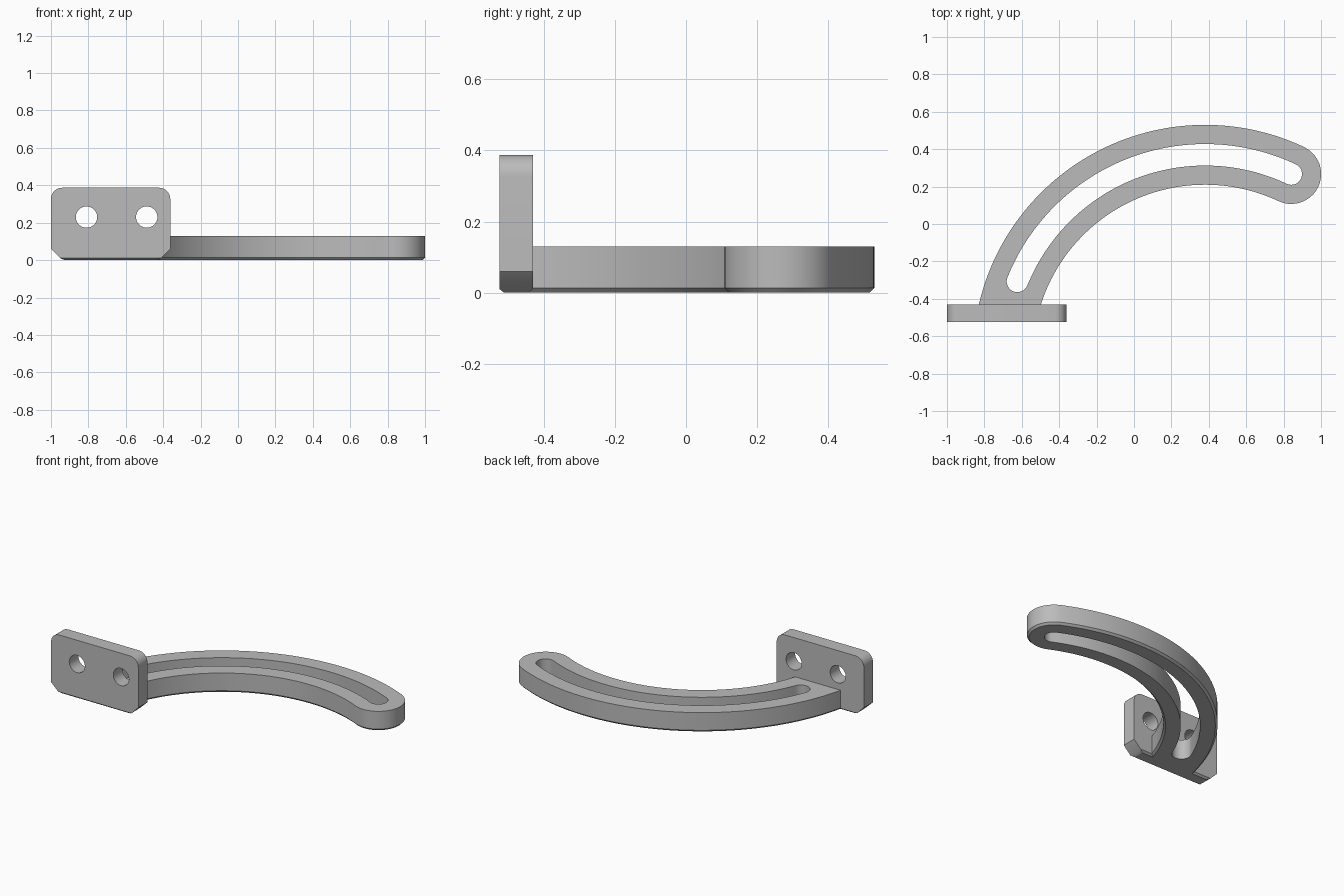
import bpy, bmesh, math
from math import sin, cos, pi, radians
from mathutils import Matrix, Vector

cube = bpy.data.objects.get("Cube")
if cube:
    bpy.data.objects.remove(cube, do_unlink=True)

grey = bpy.data.materials.new("plain grey")
grey.use_nodes = True
colour = (0.5, 0.5, 0.5, 1)
grey.diffuse_color = colour
grey.node_tree.nodes["Principled BSDF"].inputs["Base Color"].default_value = colour

CX, CY, RADIUS = 0.38, -0.712, 1.082     # centre line of the curved arm
TIP = radians(64.8)
CHAMFER = 0.013
PLATE_FRONT, PLATE_BACK = -0.525, -0.43


def polar(radius, angle):
    return Vector((CX + radius * cos(angle), CY + radius * sin(angle)))


def finish(name, bm):
    bmesh.ops.recalc_face_normals(bm, faces=bm.faces)
    mesh = bpy.data.meshes.new(name)
    bm.to_mesh(mesh)
    bm.free()
    mesh.materials.append(grey)
    obj = bpy.data.objects.new(name, mesh)
    bpy.context.collection.objects.link(obj)
    return obj


def smooth(obj):
    bpy.ops.object.select_all(action="DESELECT")
    obj.select_set(True)
    bpy.context.view_layer.objects.active = obj
    bpy.ops.object.shade_smooth_by_angle(angle=radians(25))


def band_outline(half, round_start, arc_steps=64, cap_steps=20):
    """Curved band with a round tip; its start is round or cut flat inside the plate."""
    outer, inner = RADIUS + half, RADIUS - half
    if round_start:
        a_out = a_in = radians(158)
    else:
        cut = PLATE_BACK - 0.03
        a_out = pi - math.asin((cut - CY) / outer)
        a_in = pi - math.asin((cut - CY) / inner)
    pts = [polar(outer, a_out + (TIP - a_out) * i / arc_steps) for i in range(arc_steps + 1)]
    tip = polar(RADIUS, TIP)
    for i in range(1, cap_steps):
        a = TIP - pi * i / cap_steps
        pts.append(tip + half * Vector((cos(a), sin(a))))
    pts += [polar(inner, TIP + (a_in - TIP) * i / arc_steps) for i in range(arc_steps + 1)]
    start, end = pts[-1], pts[0]
    for i in range(1, cap_steps):
        if round_start:
            a = a_in + pi - pi * i / cap_steps
            pts.append(polar(RADIUS, a_in) + half * Vector((cos(a), sin(a))))
        else:
            pts.append(start.lerp(end, i / cap_steps))
    return pts


# Slotted arm: closed ring of outlines, chamfered underneath
bm = bmesh.new()
rings = []
for half, z, is_slot in ((0.16 - CHAMFER, 0, False), (0.16, CHAMFER, False),
                         (0.16, 0.13, False), (0.0575, 0.13, True), (0.0575, 0, True)):
    rings.append([bm.verts.new((p.x, p.y, z)) for p in band_outline(half, is_slot)])
for k, ring in enumerate(rings):
    other = rings[(k + 1) % len(rings)]
    for i in range(len(ring)):
        j = (i + 1) % len(ring)
        bm.faces.new((ring[i], ring[j], other[j], other[i]))
smooth(finish("slotted_arm", bm))

# Mounting plate: clipped lower corners, rounded upper corners
LEFT, RIGHT, TOP, CORNER = -1.0, -0.362, 0.387, 0.06
profile = [(LEFT, CORNER), (LEFT + CORNER, 0), (RIGHT - CORNER, 0), (RIGHT, CORNER)]
for x, first in ((RIGHT - CORNER, 0), (LEFT + CORNER, pi / 2)):
    for i in range(9):
        a = first + pi / 2 * i / 8
        profile.append((x + CORNER * cos(a), TOP - CORNER + CORNER * sin(a)))
bm = bmesh.new()
face = bm.faces.new([bm.verts.new((x, PLATE_FRONT, z)) for x, z in profile])
extruded = bmesh.ops.extrude_face_region(bm, geom=[face])["geom"]
bmesh.ops.translate(bm, vec=(0, PLATE_BACK - PLATE_FRONT, 0),
                    verts=[v for v in extruded if isinstance(v, bmesh.types.BMVert)])
bmesh.ops.recalc_face_normals(bm, faces=bm.faces)
bottom_edges = [e for e in bm.edges if all(v.co.z < 0.001 for v in e.verts)]
bmesh.ops.bevel(bm, geom=bottom_edges, offset=CHAMFER, segments=1, affect="EDGES")
plate = finish("mounting_plate", bm)

# Screw holes
bm = bmesh.new()
for x in (-0.81, -0.488):
    place = Matrix.Translation((x, -0.48, 0.23)) @ Matrix.Rotation(pi / 2, 4, "X")
    bmesh.ops.create_cone(bm, cap_ends=True, segments=40, radius1=0.057, radius2=0.057,
                          depth=0.3, matrix=place)
cutter = finish("hole_cutter", bm)
cutter.hide_render = True
holes = plate.modifiers.new("screw holes", "BOOLEAN")
holes.operation = "DIFFERENCE"
holes.solver = "EXACT"
holes.object = cutter
bpy.context.view_layer.objects.active = plate
bpy.ops.object.modifier_apply(modifier=holes.name)
bpy.data.objects.remove(cutter, do_unlink=True)
smooth(plate)
